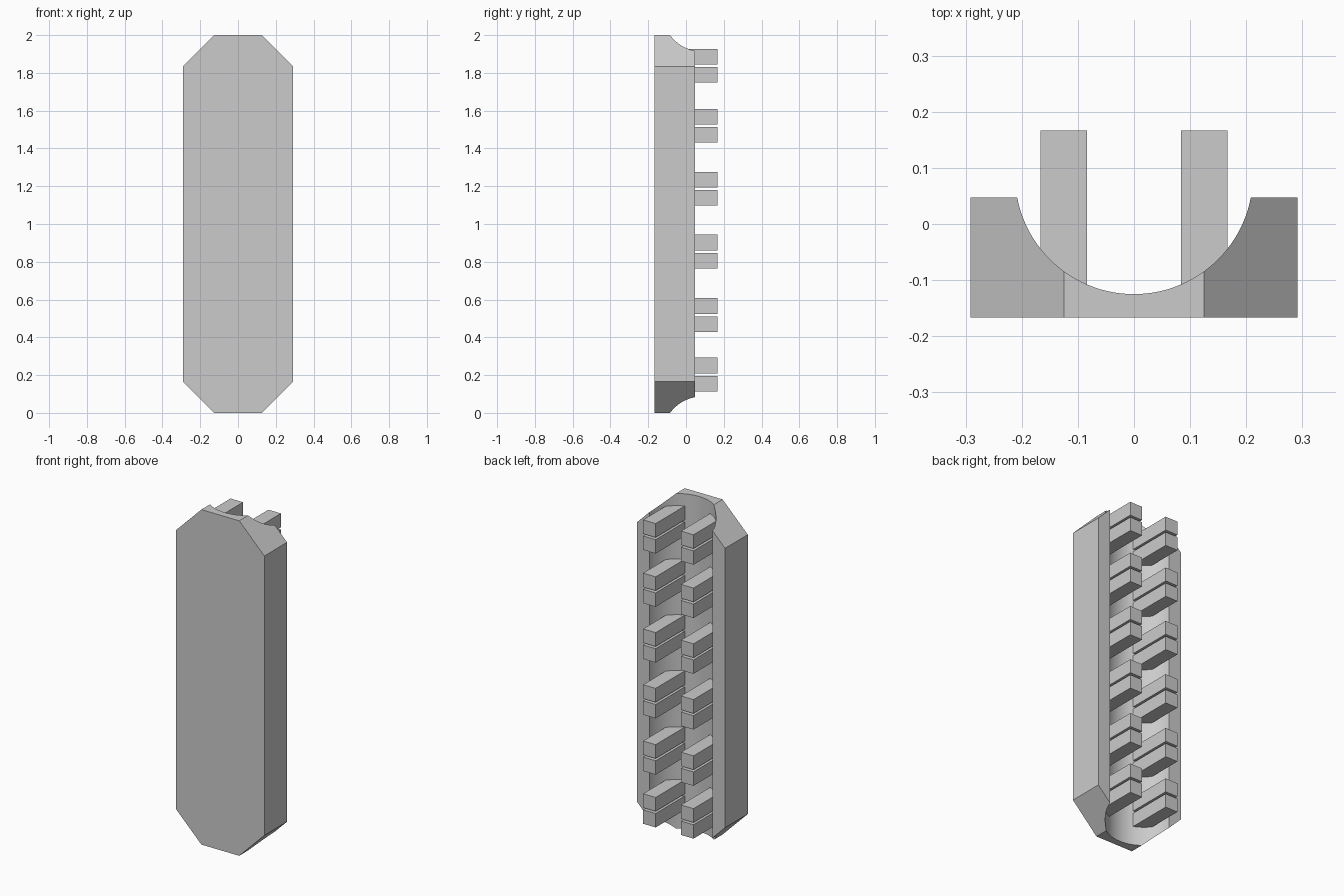
import bpy
import bmesh
import math
from mathutils import Vector

cube = bpy.data.objects.get("Cube")
if cube:
    bpy.data.objects.remove(cube, do_unlink=True)

grey = bpy.data.materials.new("light grey")
grey.use_nodes = True
colour = (0.6, 0.6, 0.6, 1)
grey.diffuse_color = colour
grey.node_tree.nodes["Principled BSDF"].inputs["Base Color"].default_value = colour


def add_object(name, bm):
    bmesh.ops.recalc_face_normals(bm, faces=bm.faces)
    mesh = bpy.data.meshes.new(name)
    bm.to_mesh(mesh)
    bm.free()
    mesh.materials.append(grey)
    obj = bpy.data.objects.new(name, mesh)
    bpy.context.collection.objects.link(obj)
    return obj


# Body: a bar with a round channel along its back
HALF_W, FRONT, BACK, HEIGHT = 0.291, -0.167, 0.047, 2.0
RADIUS, CENTRE_Y = 0.212, 0.087
SEGMENTS = 48
end = math.acos((CENTRE_Y - BACK) / RADIUS)
profile = [(-HALF_W, BACK), (-HALF_W, FRONT), (HALF_W, FRONT), (HALF_W, BACK)]
for i in range(SEGMENTS + 1):
    a = end - 2 * end * i / SEGMENTS
    profile.append((RADIUS * math.sin(a), CENTRE_Y - RADIUS * math.cos(a)))

bm = bmesh.new()
base = bm.faces.new([bm.verts.new((x, y, 0)) for x, y in profile])
top = bmesh.ops.extrude_face_region(bm, geom=[base], use_keep_orig=True)["geom"]
bmesh.ops.translate(bm, vec=(0, 0, HEIGHT),
                    verts=[v for v in top if isinstance(v, bmesh.types.BMVert)])

# Sloped cuts on the four corners
TIP = 0.125
for side in (-1, 1):
    for z, up in ((0, -1), (HEIGHT, 1)):
        cut = bmesh.ops.bisect_plane(
            bm, geom=bm.verts[:] + bm.edges[:] + bm.faces[:],
            plane_co=Vector((side * TIP, 0, z)),
            plane_no=Vector((side, 0, up)), clear_outer=True)
        rim = [e for e in cut["geom_cut"] if isinstance(e, bmesh.types.BMEdge)]
        bmesh.ops.edgeloop_fill(bm, edges=rim)

body = add_object("body", bm)
bpy.context.view_layer.objects.active = body
body.select_set(True)
bpy.ops.object.shade_smooth_by_angle(angle=math.radians(20))
body.select_set(False)

# Pegs: six pairs in each of two columns, standing out of the channel
PEG, PEG_FRONT, PEG_BACK = 0.083, -0.125, 0.167
pair_heights = (0.203, 0.518, 0.854, 1.187, 1.52, 1.838)
for side, label in ((1, "left"), (-1, "right")):
    bm = bmesh.new()
    for middle in pair_heights:
        for shift in (-0.048, 0.048):
            block = bmesh.ops.create_cube(bm, size=1)["verts"]
            bmesh.ops.scale(bm, verts=block, vec=(PEG, PEG_BACK - PEG_FRONT, PEG))
            bmesh.ops.translate(bm, verts=block, vec=(
                side * 0.125, (PEG_BACK + PEG_FRONT) / 2, middle + shift))
    add_object(label + "_pegs", bm)
